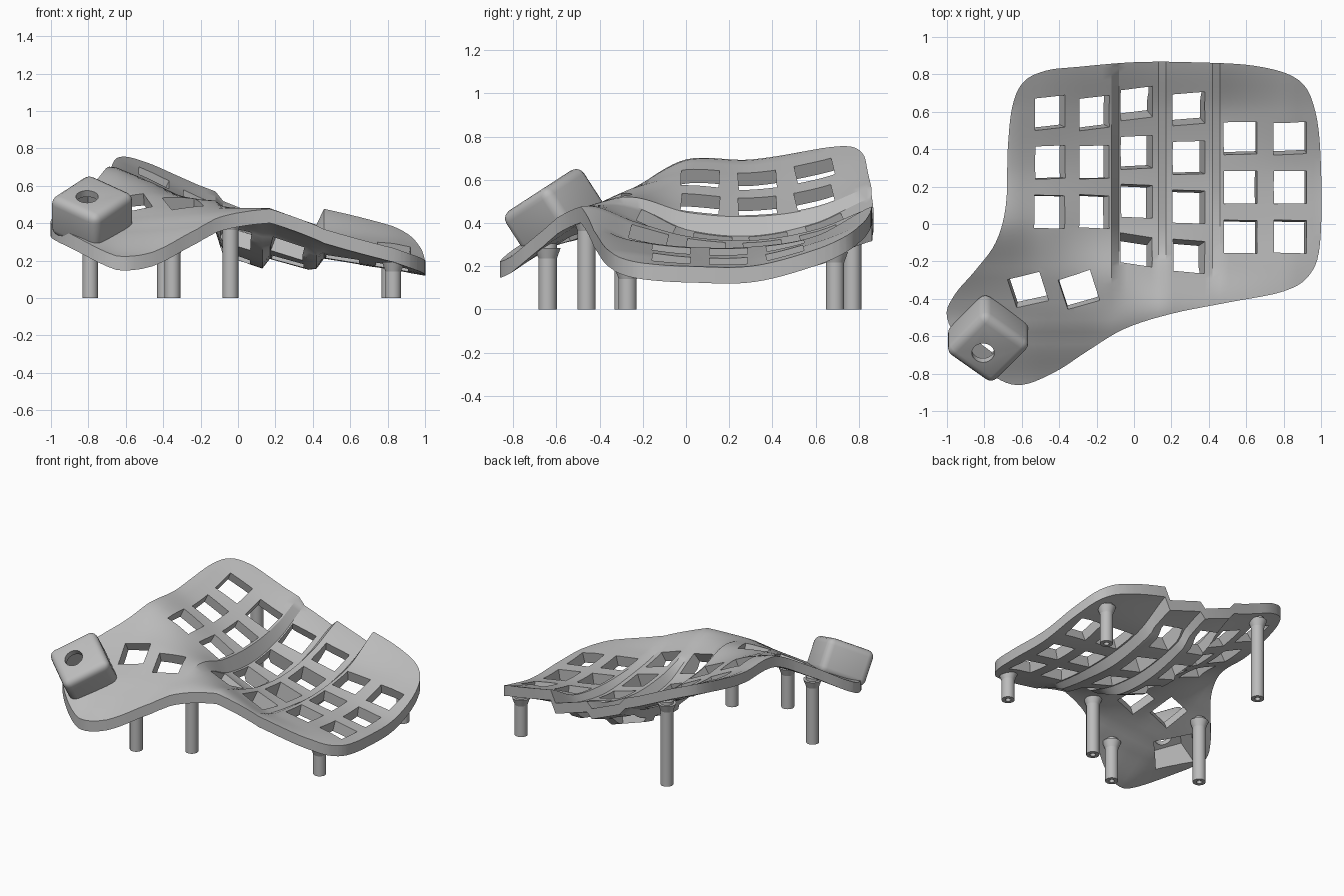
import bpy, bmesh, math
from mathutils import Matrix, Vector

if "Cube" in bpy.data.objects:
    bpy.data.objects.remove(bpy.data.objects["Cube"], do_unlink=True)

grey = bpy.data.materials.new("plain grey")
grey.use_nodes = True
grey.diffuse_color = (0.5, 0.5, 0.5, 1)
grey.node_tree.nodes["Principled BSDF"].inputs["Base Color"].default_value = grey.diffuse_color

# Shell height: one row per x station, sampled along the y stations
Y_STATIONS = [-.9, -.6, -.45, -.25, 0, .3, .6, .9]
HEIGHTS = {
    -1.0: [.3, .37, .42, .55, .72, .74, .8, .85],
    -.65: [.21, .37, .45, .56, .69, .69, .74, .81],
    -.46: [.2, .38, .47, .56, .62, .6, .65, .73],
    -.22: [.22, .4, .48, .53, .5, .48, .52, .62],
    -.12: [.25, .42, .48, .52, .45, .43, .47, .58],
    -.08: [.25, .42, .48, .48, .37, .34, .4, .53],
    .13: [.28, .42, .48, .41, .29, .27, .33, .44],
    .17: [.28, .42, .48, .41, .34, .32, .37, .48],
    .42: [.2, .36, .39, .31, .27, .25, .3, .4],
    .46: [.2, .34, .37, .32, .29, .29, .34, .49],
    .83: [.2, .26, .27, .26, .23, .23, .31, .41],
    1.0: [.17, .2, .21, .21, .2, .2, .27, .36],
}
X_STATIONS = list(HEIGHTS)


def spline(a, b, c, d, t):
    return b + t * (c - a + t * (2 * a - 5 * b + 4 * c - d + t * (3 * (b - c) + d - a))) / 2


def locate(stations, v):
    i = max(k for k in range(len(stations) - 1) if k == 0 or stations[k] <= v)
    t = (v - stations[i]) / (stations[i + 1] - stations[i])
    return i, min(max(t, 0), 1)


def height(x, y):
    i, t = locate(X_STATIONS, x)
    j, s = locate(Y_STATIONS, y)
    ends = []
    for station in X_STATIONS[i:i + 2]:
        row = HEIGHTS[station]
        ends.append(spline(row[max(j - 1, 0)], row[j], row[j + 1], row[min(j + 2, len(row) - 1)], s))
    return ends[0] + (ends[1] - ends[0]) * t


def thickness(x, y):
    # The two middle columns are deeper than the rim
    fade = min(max(min(x + .12, .44 - x, y + .27, .7 - y) / .04, 0), 1)
    return .075 + .035 * fade


def make_object(name, bm):
    bmesh.ops.recalc_face_normals(bm, faces=bm.faces[:])
    mesh = bpy.data.meshes.new(name)
    bm.to_mesh(mesh)
    bm.free()
    mesh.materials.append(grey)
    obj = bpy.data.objects.new(name, mesh)
    bpy.context.collection.objects.link(obj)
    return obj


def activate(obj):
    bpy.ops.object.select_all(action='DESELECT')
    obj.select_set(True)
    bpy.context.view_layer.objects.active = obj


def boolean(obj, cutter, operation='DIFFERENCE'):
    mod = obj.modifiers.new("cut", 'BOOLEAN')
    mod.object, mod.operation, mod.solver = cutter, operation, 'EXACT'
    activate(obj)
    bpy.ops.object.modifier_apply(modifier=mod.name)
    bpy.data.objects.remove(cutter, do_unlink=True)


def smooth(obj):
    activate(obj)
    bpy.ops.object.shade_smooth_by_angle(angle=math.radians(30))


def add_box(bm, size, matrix):
    bmesh.ops.create_cube(bm, matrix=matrix @ Matrix.Diagonal((*size, 1)))


def add_cone(bm, r1, r2, depth, matrix):
    bmesh.ops.create_cone(bm, cap_ends=True, segments=32, radius1=r1, radius2=r2,
                          depth=depth, matrix=matrix)


# Curved slab following the height map
xs = []
for a, b in zip([-1.04] + X_STATIONS[1:-1], X_STATIONS[1:-1] + [1.04]):
    n = max(1, round((b - a) / .045))
    xs += [a + (b - a) * k / n for k in range(n)]
xs.append(1.04)
ys = [-.9 + 1.8 * k / 56 for k in range(57)]
bm = bmesh.new()
top = [[bm.verts.new((x, y, height(x, y))) for y in ys] for x in xs]
low = [[bm.verts.new((x, y, height(x, y) - thickness(x, y))) for y in ys] for x in xs]
for layer in (top, low):
    for p, q in zip(layer, layer[1:]):
        for k in range(len(ys) - 1):
            bm.faces.new((p[k], q[k], q[k + 1], p[k + 1]))
for t, l in ((top[0], low[0]), (top[-1], low[-1]),
             ([r[0] for r in top], [r[0] for r in low]),
             ([r[-1] for r in top], [r[-1] for r in low])):
    for k in range(len(t) - 1):
        bm.faces.new((t[k], t[k + 1], l[k + 1], l[k]))
shell = make_object("key_shell", bm)

# Plan outline that trims the slab
OUTLINE = [(-.3, .84), (0, .865), (.3, .865), (.65, .845), (.88, .77), (.97, .6), (1, .3),
           (.995, -.1), (.94, -.27), (.8, -.36), (.5, -.42), (.2, -.48), (-.05, -.56),
           (-.25, -.68), (-.42, -.79), (-.6, -.86), (-.74, -.82), (-.9, -.68), (-1, -.5),
           (-.96, -.38), (-.85, -.25), (-.74, -.1), (-.685, .1), (-.675, .4), (-.65, .63),
           (-.59, .76), (-.47, .82)]
bm = bmesh.new()
count = len(OUTLINE)
loop = []
for i in range(count):
    pts = [Vector(OUTLINE[(i + k) % count]) for k in (-1, 0, 1, 2)]
    loop += [bm.verts.new((*spline(*pts, k / 5), -.5)) for k in range(5)]
face = bm.faces.new(loop)
wall = bmesh.ops.extrude_face_region(bm, geom=[face])["geom"]
bmesh.ops.translate(bm, vec=(0, 0, 2), verts=[v for v in wall if isinstance(v, bmesh.types.BMVert)])
boolean(shell, make_object("outline_cutter", bm), 'INTERSECT')

# Square key openings, square to the surface
COLUMNS = [(-.46, .6, 3), (-.225, .6, 3), (.005, .655, 4), (.285, .625, 4), (.565, .465, 3), (.83, .465, 3)]
keys = [(x, y - .268 * k, 0) for x, y, n in COLUMNS for k in range(n)]
keys += [(-.565, -.34, 18), (-.295, -.345, 18)]
bm = bmesh.new()
for x, y, turn in keys:
    e = .06
    dx = (height(x + e, y) - height(x - e, y)) / (2 * e)
    dy = (height(x, y + e) - height(x, y - e)) / (2 * e)
    normal = Vector((-dx, -dy, 1)).normalized()
    a = math.radians(turn)
    side = Vector((math.cos(a), math.sin(a), 0))
    side = (side - normal * side.dot(normal)).normalized()
    frame = Matrix((side, normal.cross(side), normal)).transposed().to_4x4()
    add_box(bm, (.178, .176, .32), Matrix.Translation((x, y, height(x, y) - .03)) @ frame)
boolean(shell, make_object("key_cutter", bm))

# Tilted rounded housing with a hollow inside and a round opening
pose = (Matrix.Translation((-.78, -.61, .45)) @ Matrix.Rotation(math.radians(33), 4, 'X')
        @ Matrix.Rotation(math.radians(-40), 4, 'Z'))
bm = bmesh.new()
add_box(bm, (.33, .33, .24), pose)
bmesh.ops.bevel(bm, geom=bm.edges[:], offset=.045, segments=4, profile=.5, affect='EDGES')
housing = make_object("thumb_housing", bm)
for part in (shell, housing):
    bm = bmesh.new()
    add_box(bm, (.25, .23, .5), pose @ Matrix.Translation((0, 0, -.17)))
    boolean(part, make_object("hollow_cutter", bm))
bm = bmesh.new()
add_cone(bm, .06, .06, .3, pose @ Matrix.Translation((-.01, -.03, .15)))
boolean(housing, make_object("opening_cutter", bm))
smooth(shell)
smooth(housing)

# Legs with flared tops and screw holes
LEGS = {"thumb_front": (-.35, -.64), "thumb_inner": (-.04, -.46), "thumb_outer": (-.79, -.29),
        "front_left": (.83, -.27), "back_left": (.81, .69), "back_right": (-.39, .77)}
for name, (x, y) in LEGS.items():
    tall = min(height(x + a, y + b) for a in (-.04, .04) for b in (-.04, .04)) - .035
    bm = bmesh.new()
    add_cone(bm, .042, .042, tall, Matrix.Translation((x, y, tall / 2)))
    leg = make_object(name + "_leg", bm)
    bm = bmesh.new()
    add_cone(bm, .018, .018, .12, Matrix.Translation((x, y, .02)))
    boolean(leg, make_object("screw_cutter", bm))
    smooth(leg)
    bm = bmesh.new()
    add_cone(bm, .042, .06, .05, Matrix.Translation((x, y, tall - .045)))
    smooth(make_object(name + "_flare", bm))
